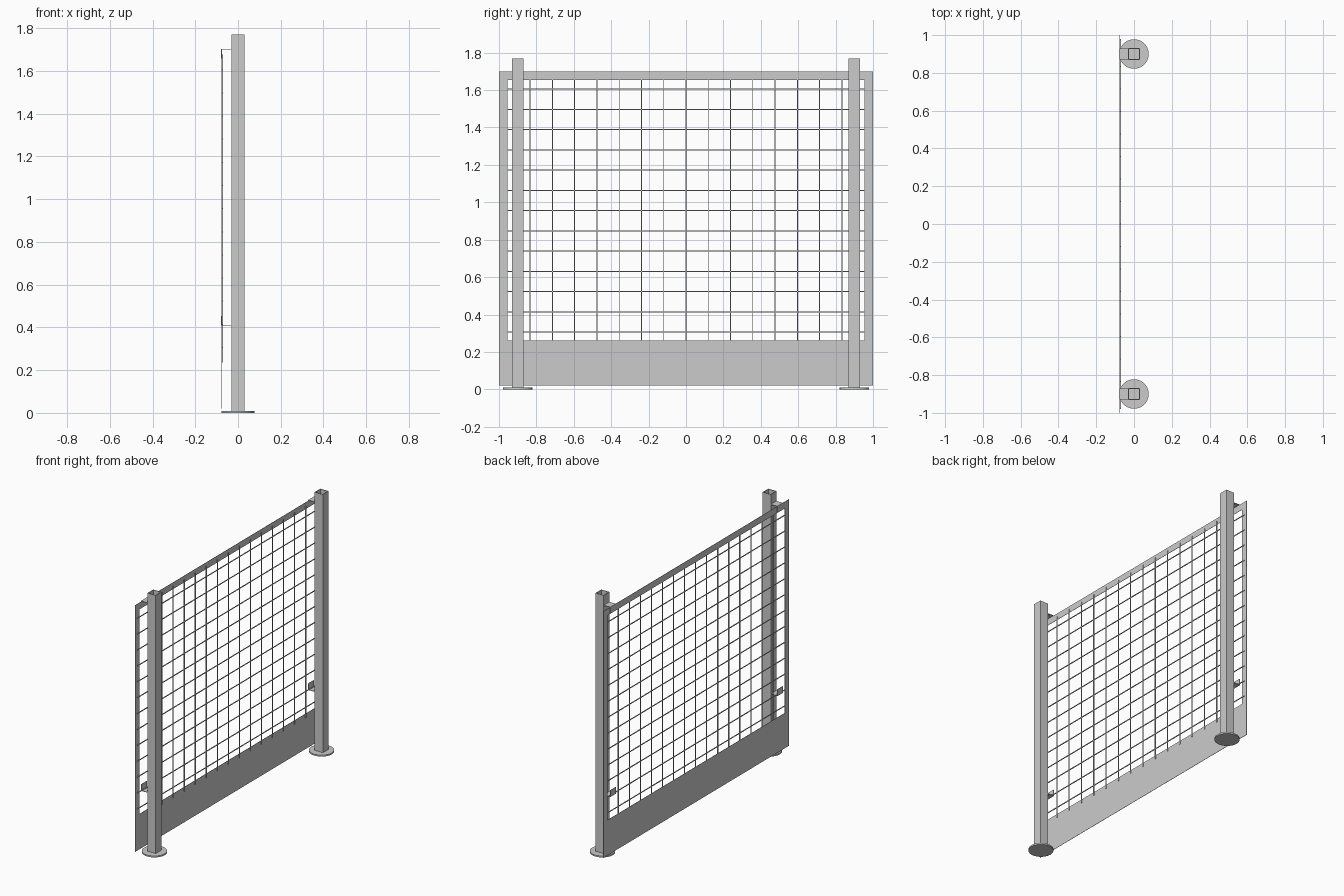
import bpy, bmesh
from mathutils import Matrix

if "Cube" in bpy.data.objects:
    bpy.data.objects.remove(bpy.data.objects["Cube"])

GREY = (0.6, 0.6, 0.6, 1)
steel = bpy.data.materials.new("steel_grey")
steel.use_nodes = True
steel.diffuse_color = GREY
steel.node_tree.nodes["Principled BSDF"].inputs["Base Color"].default_value = GREY

PANEL_X = -0.076
POST_Y = 0.90


def finish(name, bm):
    bmesh.ops.recalc_face_normals(bm, faces=bm.faces)
    mesh = bpy.data.meshes.new(name)
    bm.to_mesh(mesh)
    bm.free()
    mesh.materials.append(steel)
    obj = bpy.data.objects.new(name, mesh)
    bpy.context.collection.objects.link(obj)
    return obj


def add_box(bm, lo, hi):
    size = [b - a for a, b in zip(lo, hi)]
    mid = [(a + b) / 2 for a, b in zip(lo, hi)]
    bmesh.ops.create_cube(
        bm, size=1, matrix=Matrix.Translation(mid) @ Matrix.Diagonal((*size, 1)))


def ring_solid(name, outer, inner, axis, start, end):
    """Rectangular ring, extruded along an axis; outer/inner = (u0, v0, u1, v1)."""
    bm = bmesh.new()

    def loop(r, w):
        corners = [(r[0], r[1]), (r[2], r[1]), (r[2], r[3]), (r[0], r[3])]
        return [bm.verts.new((w, u, v) if axis == "x" else (u, v, w))
                for u, v in corners]

    loops = [loop(outer, start), loop(outer, end), loop(inner, end), loop(inner, start)]
    for k in range(4):
        a, b = loops[k], loops[(k + 1) % 4]
        for i in range(4):
            j = (i + 1) % 4
            bm.faces.new((a[i], a[j], b[j], b[i]))
    return finish(name, bm)


# Flat sheet frame with a tall kick plate at the bottom
ring_solid("panel_frame", (-1, 0.02, 1, 1.70), (-0.955, 0.26, 0.955, 1.655),
           "x", PANEL_X - 0.001, PANEL_X + 0.001)

# Welded wire mesh lying on the post side of the frame
R = 0.0025
bm = bmesh.new()
x0 = PANEL_X + 0.001
for i in range(-7, 8):
    y = i * 0.119
    add_box(bm, (x0, y - R, 0.235), (x0 + 2 * R, y + R, 1.677))
for i in range(13):
    z = 0.306 + i * 0.1083
    add_box(bm, (x0, -0.98, z - R), (x0 + 2 * R, 0.98, z + R))
finish("wire_mesh", bm)


def bracket(name, y, z, flange):
    """Angle bracket: a shelf from the post and a flange behind the panel."""
    bm = bmesh.new()
    t = 0.003
    outline = [(-0.03, z), (-0.08, z), (-0.08, z + flange), (-0.08 + t, z + flange)]
    inset = t if flange > 0 else -t
    outline += [(-0.08 + t, z + inset), (-0.03, z + inset)]
    face = bm.faces.new([bm.verts.new((x, y - 0.03, h)) for x, h in outline])
    grown = bmesh.ops.extrude_face_region(bm, geom=[face])["geom"]
    bmesh.ops.translate(bm, vec=(0, 0.06, 0),
                        verts=[v for v in grown if isinstance(v, bmesh.types.BMVert)])
    finish(name, bm)


for side, y in (("front", -POST_Y), ("back", POST_Y)):
    # Hollow square post, open at the top
    w, n = 0.031, 0.027
    ring_solid(side + "_post", (-w, y - w, w, y + w), (-n, y - n, n, y + n),
               "z", 0.005, 1.77)
    # Round foot plate
    bm = bmesh.new()
    bmesh.ops.create_cone(bm, cap_ends=True, segments=32, radius1=0.078, radius2=0.078,
                          depth=0.01, matrix=Matrix.Translation((0, y, 0.005)))
    foot = finish(side + "_foot_plate", bm)
    bpy.context.view_layer.objects.active = foot
    foot.select_set(True)
    bpy.ops.object.shade_smooth_by_angle()
    foot.select_set(False)
    # Upper and lower panel brackets
    bracket(side + "_upper_bracket", y, 1.703, -0.045)
    bracket(side + "_lower_bracket", y, 0.408, 0.045)
